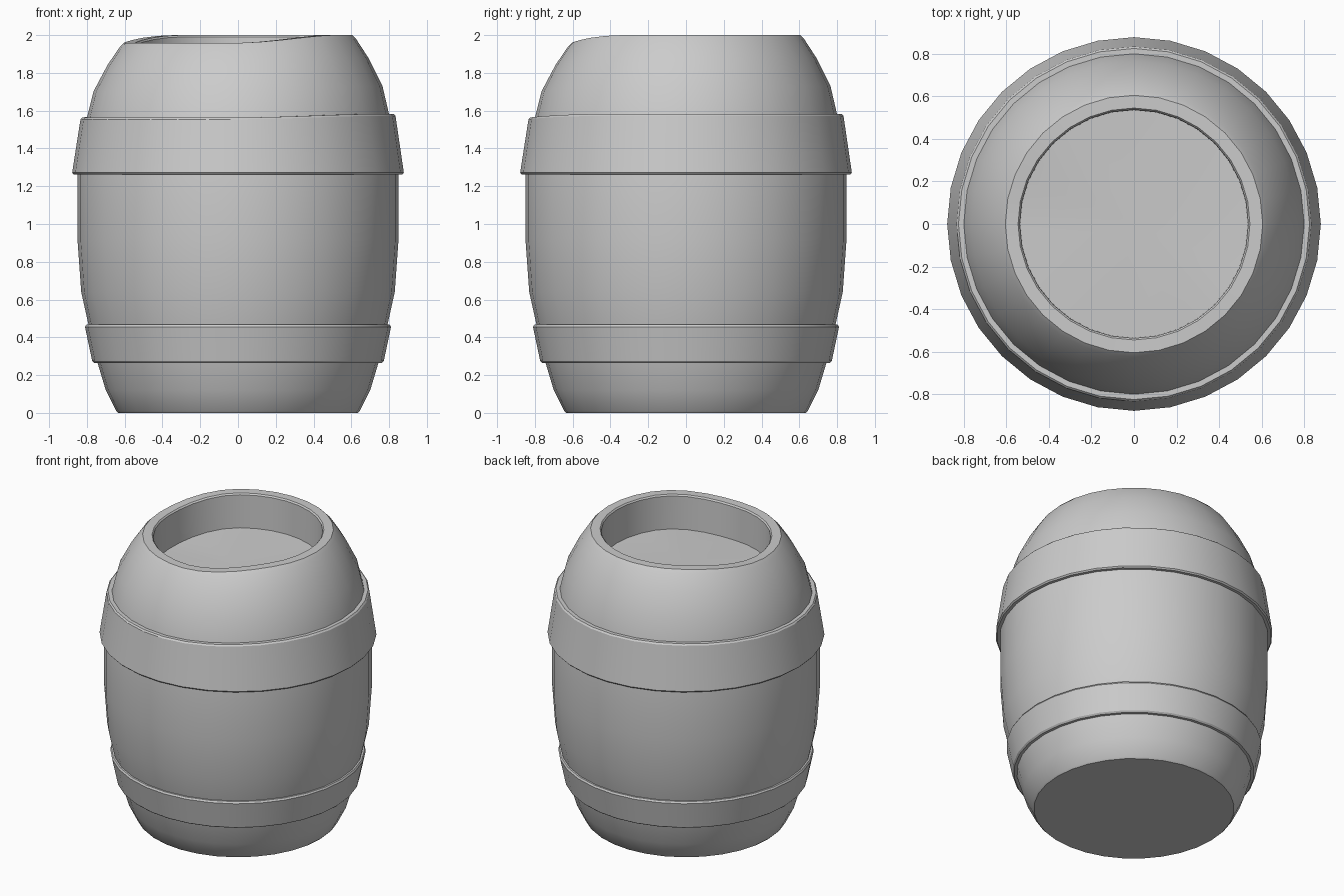
import bpy, bmesh, math

if "Cube" in bpy.data.objects:
    bpy.data.objects.remove(bpy.data.objects["Cube"])

SIDES = 32


def sag(z, r, a):
    """The upper part dips slightly on the front-left side."""
    d = abs((math.degrees(a) - 225 + 180) % 360 - 180)
    t = min(max((d - 42) / 60, 0), 1)
    s = 1 - t * t * (3 - 2 * t)
    if r < 0.001:
        s = 0.4
    ramp = min(max((z - 1.27) / 0.69, 0), 1)
    return -0.042 * s * ramp


def lathe(name, profile):
    bm = bmesh.new()
    rings = []
    for r, z, *drop in profile:
        # recessed points take their sag from the rim height
        ref = drop[0] if drop else z
        ring = []
        for i in range(SIDES):
            a = 2 * math.pi * i / SIDES
            ring.append(bm.verts.new((r * math.cos(a), r * math.sin(a),
                                      z + sag(ref, r, a))))
        rings.append(ring)
    for lo, hi in zip(rings, rings[1:]):
        for i in range(SIDES):
            j = (i + 1) % SIDES
            bm.faces.new((lo[i], lo[j], hi[j], hi[i]))
    bmesh.ops.remove_doubles(bm, verts=bm.verts, dist=0.0001)
    mesh = bpy.data.meshes.new(name)
    bm.to_mesh(mesh)
    bm.free()
    obj = bpy.data.objects.new(name, mesh)
    bpy.context.collection.objects.link(obj)
    bpy.ops.object.select_all(action='DESELECT')
    obj.select_set(True)
    bpy.context.view_layer.objects.active = obj
    bpy.ops.object.shade_smooth_by_angle(angle=math.radians(32))
    return obj


# Bulging body with rim and recessed lid
lathe("barrel_body", [
    (0, 0), (0.635, 0), (0.645, 0.01), (0.70, 0.12), (0.745, 0.27),
    (0.79, 0.46), (0.83, 0.64), (0.85, 0.92), (0.85, 1.27),
    (0.835, 1.40), (0.80, 1.58), (0.765, 1.73), (0.69, 1.88),
    (0.625, 1.98), (0.605, 2.0), (0.545, 2.0), (0.537, 1.99),
    (0.535, 1.76, 2.0), (0, 1.76, 2.0)])

# Wide upper hoop
lathe("upper_hoop", [
    (0.845, 1.263), (0.87, 1.263), (0.878, 1.272), (0.834, 1.572),
    (0.825, 1.582), (0.80, 1.582)])

# Narrow lower hoop
lathe("lower_hoop", [
    (0.743, 0.265), (0.762, 0.265), (0.772, 0.275), (0.81, 0.455),
    (0.803, 0.467), (0.79, 0.467)])
